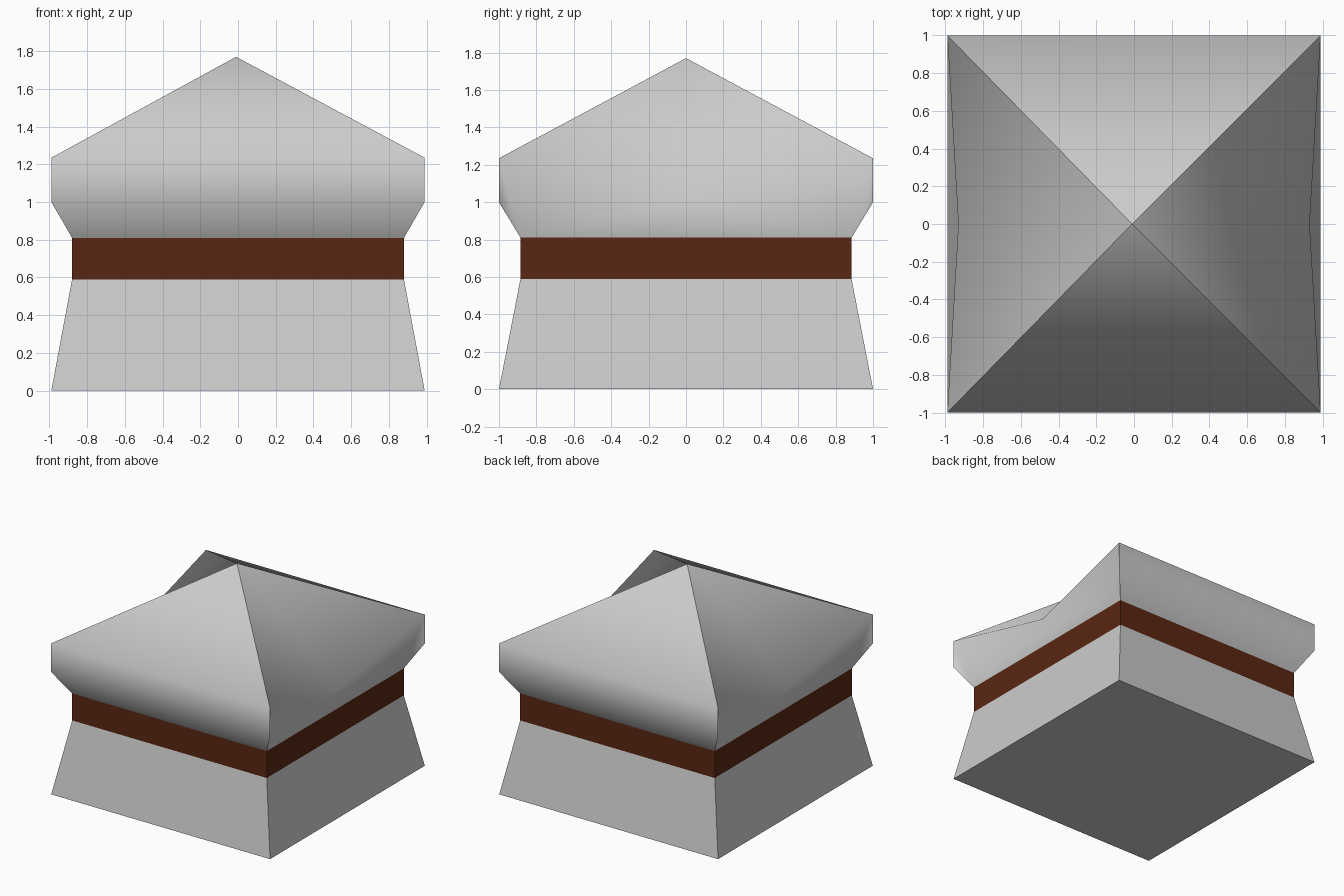
import bpy, bmesh
from mathutils import Vector

default = bpy.data.objects.get("Cube")
if default:
    bpy.data.objects.remove(default, do_unlink=True)


def material(name, color):
    m = bpy.data.materials.new(name)
    m.use_nodes = True
    m.diffuse_color = (*color, 1)
    m.node_tree.nodes["Principled BSDF"].inputs["Base Color"].default_value = (*color, 1)
    return m


stone = material("grey_stone", (0.6, 0.6, 0.6))
brown = material("brown_band", (0.1, 0.02, 0.006))


def ring(bm, half_x, half_y, z):
    """Four corners, counter-clockwise from front left of the frame."""
    signs = ((-1, -1), (1, -1), (1, 1), (-1, 1))
    return [bm.verts.new((sx * half_x, sy * half_y, z)) for sx, sy in signs]


def finish(bm, name, mat):
    mesh = bpy.data.meshes.new(name)
    bm.to_mesh(mesh)
    bm.free()
    mesh.materials.append(mat)
    obj = bpy.data.objects.new(name, mesh)
    bpy.context.collection.objects.link(obj)
    return obj


def tapered_block(name, low, high, mat, closed_bottom=False):
    bm = bmesh.new()
    a, b = ring(bm, *low), ring(bm, *high)
    for i in range(4):
        j = (i + 1) % 4
        bm.faces.new((a[i], a[j], b[j], b[i]))
    if closed_bottom:
        bm.faces.new(a[::-1])
    return finish(bm, name, mat)


FOOT = (0.99, 1.0, 0.0)
WAIST = (0.88, 0.885, 0.59)
NECK = (0.88, 0.885, 0.81)
RIM = (0.99, 1.0, 1.0)
EAVE = (0.99, 1.0, 1.235)

# Flared foot and straight painted band
tapered_block("base", FOOT, WAIST, stone, closed_bottom=True)
tapered_block("band", WAIST, NECK, brown)

# Cap: front and back are plain slopes, the two sides are creased inwards
bm = bmesh.new()
neck, rim, eave = (ring(bm, *level) for level in (NECK, RIM, EAVE))
apex = bm.verts.new((-0.01, 0, 1.77))
for i in range(4):
    j = (i + 1) % 4
    if i % 2 == 0:
        bm.faces.new((neck[i], neck[j], rim[j], rim[i]))
        bm.faces.new((rim[i], rim[j], eave[j], eave[i]))
        bm.faces.new((eave[i], eave[j], apex))
    else:
        # Valley foot lies where the two wall diagonals cross
        t = EAVE[1] / (EAVE[1] + NECK[1])
        valley = bm.verts.new(eave[i].co.lerp(neck[j].co, t))
        for tri in ((neck[i], neck[j], valley),
                    (neck[i], valley, eave[i]),
                    (neck[j], eave[j], valley),
                    (neck[i], eave[i], rim[i]),
                    (neck[j], rim[j], eave[j]),
                    (eave[i], valley, apex),
                    (valley, eave[j], apex)):
            bm.faces.new(tri)
bmesh.ops.recalc_face_normals(bm, faces=bm.faces)

# Smooth within each side, sharp along the corners and hips
for f in bm.faces:
    f.smooth = True
for i in range(4):
    for pair in ((neck[i], rim[i]), (rim[i], eave[i]), (eave[i], apex)):
        bm.edges.get(pair).smooth = False
finish(bm, "cap", stone)
